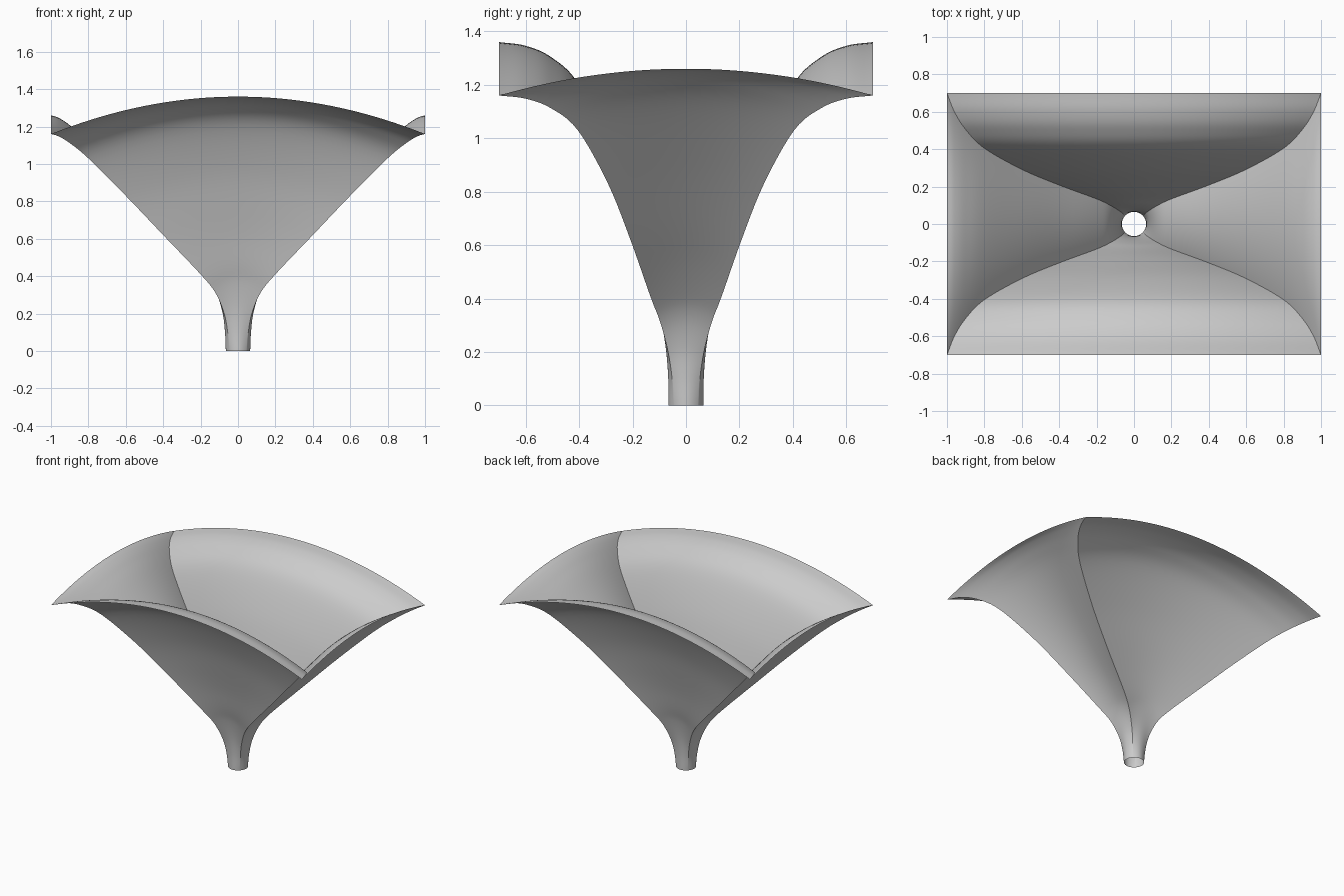
import bpy
import bmesh
from mathutils import Vector

cube = bpy.data.objects.get("Cube")
if cube:
    bpy.data.objects.remove(cube, do_unlink=True)

CORNER_Z = 1.16
SPAN = 48      # columns across each panel
STEPS = 6      # rows between ridge points

# Ridge from the round spout up to a corner of the rim
RIDGE = [Vector(p) for p in (
    (.046, .046, 0), (.055, .052, .1), (.074, .067, .2), (.12, .096, .31),
    (.2, .134, .41), (.4, .208, .62), (.6, .292, .83), (.8, .405, 1.03),
    (.9, .505, 1.112), (.96, .6, 1.148), (1, .7, CORNER_Z))]


def smooth_path(points, steps):
    """Spline through all points, with extrapolated ends."""
    pts = [2 * points[0] - points[1]] + points + [2 * points[-1] - points[-2]]
    path = []
    for a, b, c, d in zip(pts, pts[1:], pts[2:], pts[3:]):
        for i in range(steps):
            t = i / steps
            path.append(b + (c - a) * t / 2
                        + (2 * a - 5 * b + 4 * c - d) * t * t / 2
                        + (3 * b - a - 3 * c + d) * t ** 3 / 2)
    return path + [points[-1]]


def add_panel(bm, path, sign, is_side, arch):
    """Loft one panel between two ridges, arched at the rim, round at the spout."""
    rows = []
    for p in path:
        row = []
        for i in range(SPAN + 1):
            s = 2 * i / SPAN - 1
            hump = 1 - s * s
            bulge = .019 * hump * max(0, 1 - p.z / .5)
            z = p.z * (1 + arch * hump / CORNER_Z)
            if is_side:
                co = (sign * (p.x + bulge), sign * s * p.y, z)
            else:
                co = (sign * s * p.x, -sign * (p.y + bulge), z)
            row.append(bm.verts.new(co))
        rows.append(row)
    for low, high in zip(rows, rows[1:]):
        for i in range(SPAN):
            bm.faces.new((low[i], low[i + 1], high[i + 1], high[i]))


# Four panels joined along their ridges
bm = bmesh.new()
ridge = smooth_path(RIDGE, STEPS)
for sign in (1, -1):
    add_panel(bm, ridge, sign, False, .2)
    add_panel(bm, ridge, sign, True, .1)
bmesh.ops.remove_doubles(bm, verts=bm.verts, dist=.0001)
mesh = bpy.data.meshes.new("funnel_shell")
bm.to_mesh(mesh)
bm.free()

shell = bpy.data.objects.new("funnel_shell", mesh)
bpy.context.collection.objects.link(shell)

# Plain grey
grey = bpy.data.materials.new("light_grey")
grey.use_nodes = True
colour = (.6, .6, .6, 1)
grey.diffuse_color = colour
grey.node_tree.nodes["Principled BSDF"].inputs["Base Color"].default_value = colour
mesh.materials.append(grey)

# Smooth panels with sharp ridges
bpy.ops.object.select_all(action='DESELECT')
shell.select_set(True)
bpy.context.view_layer.objects.active = shell
bpy.ops.object.shade_smooth_by_angle(angle=.6)
